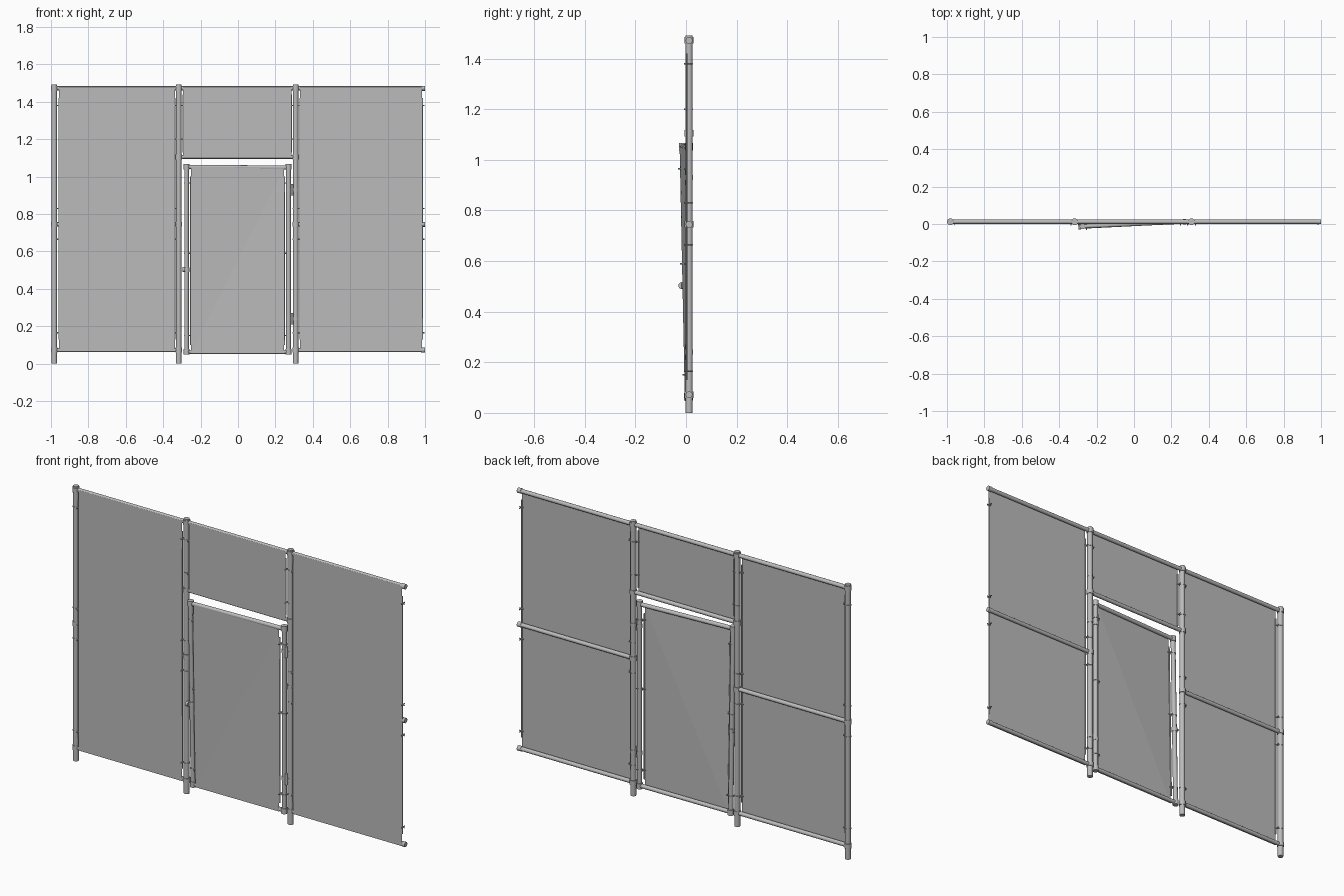
import bpy, bmesh
from mathutils import Vector

if "Cube" in bpy.data.objects:
    bpy.data.objects.remove(bpy.data.objects["Cube"])

steel = bpy.data.materials.new("galvanised_grey")
steel.use_nodes = True
GREY = (0.5, 0.5, 0.5, 1)
steel.diffuse_color = GREY
steel.node_tree.nodes["Principled BSDF"].inputs["Base Color"].default_value = GREY

Y = 0.012            # centre line of posts and rails
MESH_Y = 0.0         # mesh hangs on the front of the rails
POST_R, RAIL_R, CLAMP_R = 0.0145, 0.011, 0.018


def finish(name, bm):
    me = bpy.data.meshes.new(name)
    bm.to_mesh(me)
    bm.free()
    me.materials.append(steel)
    ob = bpy.data.objects.new(name, me)
    bpy.context.collection.objects.link(ob)
    return ob


def tube(name, a, b, r, sides=14):
    a, b = Vector(a), Vector(b)
    d = b - a
    bm = bmesh.new()
    bmesh.ops.create_cone(bm, cap_ends=True, segments=sides,
                          radius1=r, radius2=r, depth=d.length)
    m = d.to_track_quat('Z', 'Y').to_matrix().to_4x4()
    m.translation = (a + b) / 2
    bm.transform(m)
    for f in bm.faces:
        f.smooth = len(f.verts) == 4
    for e in bm.edges:
        e.smooth = all(f.smooth for f in e.link_faces)
    return finish(name, bm)


def sheet(name, corners):
    bm = bmesh.new()
    bm.faces.new([bm.verts.new(c) for c in corners])
    bmesh.ops.triangulate(bm, faces=bm.faces[:])
    return finish(name, bm)


def panel(name, x0, x1, z0, z1):
    sheet(name, [(x0, MESH_Y, z0), (x1, MESH_Y, z0), (x1, MESH_Y, z1), (x0, MESH_Y, z1)])


def collar(name, x, z, h=0.026, r=CLAMP_R, y=Y):
    tube(name, (x, y, z - h / 2), (x, y, z + h / 2), r)


def band(name, x, z, side, y=Y, r=0.0165):
    # thin ring on a post with a bolt reaching to the tension bar
    collar(name, x, z, 0.006, r, y)
    tube(name + "_bolt", (x, y - 0.008, z), (x + side * 0.03, y - 0.008, z), 0.003, 6)
    tube(name + "_nut", (x + side * 0.021, y - 0.02, z),
         (x + side * 0.021, y + 0.008, z), 0.003, 6)


def bar(name, x, z0, z1):
    tube(name, (x, MESH_Y + 0.003, z0), (x, MESH_Y + 0.003, z1), 0.0035, 6)


# Posts
LEFT, MID, RIGHT, END = -0.982, -0.317, 0.308, 0.988
TOP, HALF, LOW, LINTEL = 1.472, 0.745, 0.072, 1.105
for name, x in (("outer", LEFT), ("latch", MID), ("hinge", RIGHT)):
    tube(name + "_post", (x, Y, 0), (x, Y, 1.492), POST_R)
    for z in (TOP, HALF, LOW):
        collar(name + "_post_clamp", x, z)
for x in (MID, RIGHT):
    collar("lintel_clamp", x, LINTEL)

# Rails
tube("top_rail", (LEFT, Y, TOP), (END, Y, TOP), RAIL_R)
tube("lintel_rail", (MID, Y, LINTEL), (RIGHT, Y, LINTEL), RAIL_R)
for label, z in (("middle", HALF), ("bottom", LOW)):
    tube(label + "_rail_a", (LEFT, Y, z), (MID, Y, z), RAIL_R)
    tube(label + "_rail_b", (RIGHT, Y, z), (END, Y, z), RAIL_R)
for z in (TOP, HALF, LOW):
    tube("rail_end_cup", (0.978, Y, z), (1.0, Y, z), 0.0135)

# Mesh panels with their tension bars and bands
panel("left_bay_mesh", -0.958, -0.338, 0.064, 1.478)
panel("right_bay_mesh", 0.331, 0.985, 0.064, 1.478)
panel("over_gate_mesh", -0.293, 0.285, 1.1, 1.478)
for x in (-0.958, -0.338, 0.331, 0.985):
    bar("tension_bar", x, 0.13, 1.42)
for x in (-0.293, 0.285):
    bar("short_tension_bar", x, 1.13, 1.44)
for z in (1.38, 0.83, 0.665, 0.165):
    band("post_band", LEFT, z, 1)
    band("post_band", MID, z, -1)
    band("post_band", RIGHT, z, 1)
    tube("end_band_bolt", (0.975, Y - 0.008, z), (0.998, Y - 0.008, z), 0.003, 6)
    tube("end_band_nut", (0.985, Y - 0.018, z), (0.985, Y + 0.012, z), 0.003, 6)
for z in (1.38, 1.2):
    band("over_gate_band", MID, z, 1)
    band("over_gate_band", RIGHT, z, -1)

# Gate: slightly twisted, with the latch side leaning forward at the top
GL, GR, GZ0, GZ1 = -0.275, 0.27, 0.048, 1.062
Y_TOP, Y_LOW = -0.013, 0.008


def latch_y(z):
    return Y_LOW + (Y_TOP - Y_LOW) * (z - GZ0) / (GZ1 - GZ0)


tube("gate_latch_stile", (GL, Y_LOW, GZ0), (GL, Y_TOP, GZ1), 0.0125)
tube("gate_hinge_stile", (GR, Y, GZ0), (GR, Y, GZ1), 0.0125)
tube("gate_top_rail", (GL, Y_TOP, 1.052), (GR, Y, 1.048), RAIL_R)
tube("gate_bottom_rail", (GL, Y_LOW, 0.063), (GR, Y, 0.063), RAIL_R)
for z in (1.052, 0.063):
    collar("gate_elbow", GL, z, 0.03, 0.0155, latch_y(z))
    collar("gate_elbow", GR, z, 0.03, 0.0155)
F = 0.011
sheet("gate_mesh", [(-0.252, Y_LOW - F, 0.054), (0.246, Y - F, 0.054),
                    (0.246, Y - F, 1.042), (-0.252, Y_TOP - F, 1.052)])
tube("gate_latch_bar", (-0.254, latch_y(0.13) - 0.008, 0.1),
     (-0.254, latch_y(1.0) - 0.008, 1.0), 0.0035, 6)
tube("gate_hinge_bar", (0.247, 0.004, 0.1), (0.247, 0.004, 1.0), 0.0035, 6)
for z in (0.965, 0.59, 0.15):
    band("gate_band", GL, z, 1, latch_y(z), 0.0145)
    band("gate_band", GR, z, -1, Y, 0.0145)

# Hinges and latch
for z in (0.93, 0.24):
    tube("hinge_barrel", (0.289, 0.004, z - 0.03), (0.289, 0.004, z + 0.03), 0.007, 10)
    collar("hinge_strap", RIGHT, z, 0.02, 0.0165)
    collar("hinge_strap", GR, z, 0.02, 0.0145)
tube("latch_pin", (-0.297, -0.017, 0.503), (-0.283, -0.017, 0.503), 0.0135)
tube("latch_arm", (-0.29, -0.017, 0.503), (-0.29, Y, 0.503), 0.005, 8)
collar("latch_collar", GL, 0.503, 0.024, 0.0155, latch_y(0.503))
